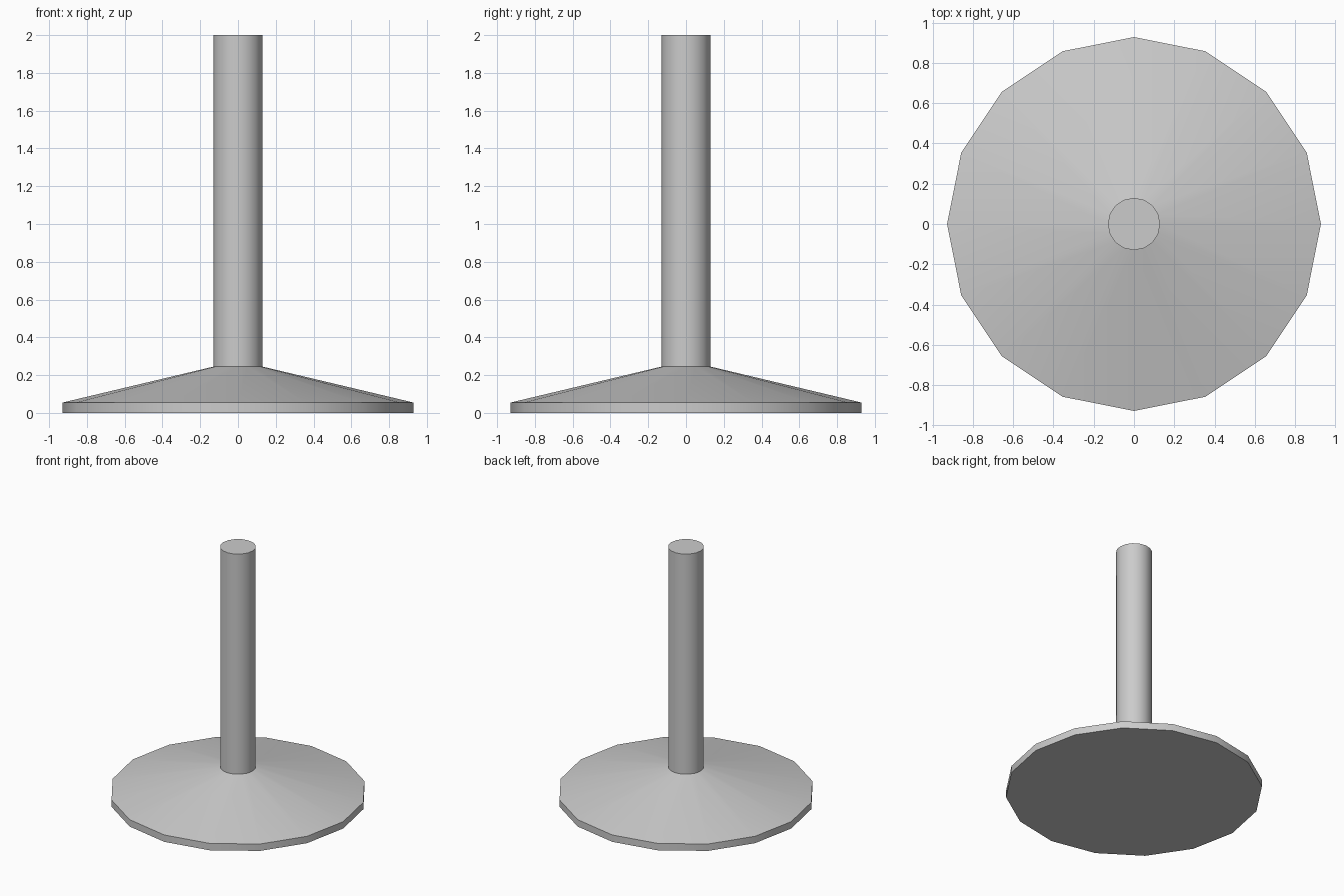
import bpy, bmesh, math

if "Cube" in bpy.data.objects:
    bpy.data.objects.remove(bpy.data.objects["Cube"])

SIDES = 16

grey = bpy.data.materials.new("light_grey")
grey.diffuse_color = (0.6, 0.6, 0.6, 1)
grey.use_nodes = True
grey.node_tree.nodes["Principled BSDF"].inputs["Base Color"].default_value = grey.diffuse_color


def lathe(name, profile):
    """Closed solid turned around z from (radius, height) rings, bottom to top."""
    bm = bmesh.new()
    rings = []
    for r, z in profile:
        angles = [2 * math.pi * i / SIDES for i in range(SIDES)]
        rings.append([bm.verts.new((r * math.cos(a), r * math.sin(a), z)) for a in angles])
    for low, high in zip(rings, rings[1:]):
        for i in range(SIDES):
            j = (i + 1) % SIDES
            bm.faces.new((low[i], low[j], high[j], high[i]))
    bm.faces.new(rings[0][::-1])
    bm.faces.new(rings[-1])
    mesh = bpy.data.meshes.new(name)
    bm.to_mesh(mesh)
    bm.free()
    mesh.materials.append(grey)
    obj = bpy.data.objects.new(name, mesh)
    bpy.context.collection.objects.link(obj)
    bpy.ops.object.select_all(action='DESELECT')
    obj.select_set(True)
    bpy.context.view_layer.objects.active = obj
    bpy.ops.object.shade_smooth_by_angle(angle=math.radians(30))
    return obj


# Foot, sloping shoulder and post as one turned solid
lathe("pedestal_stand", [(0.928, 0), (0.928, 0.055), (0.13, 0.245), (0.13, 2.0)])
